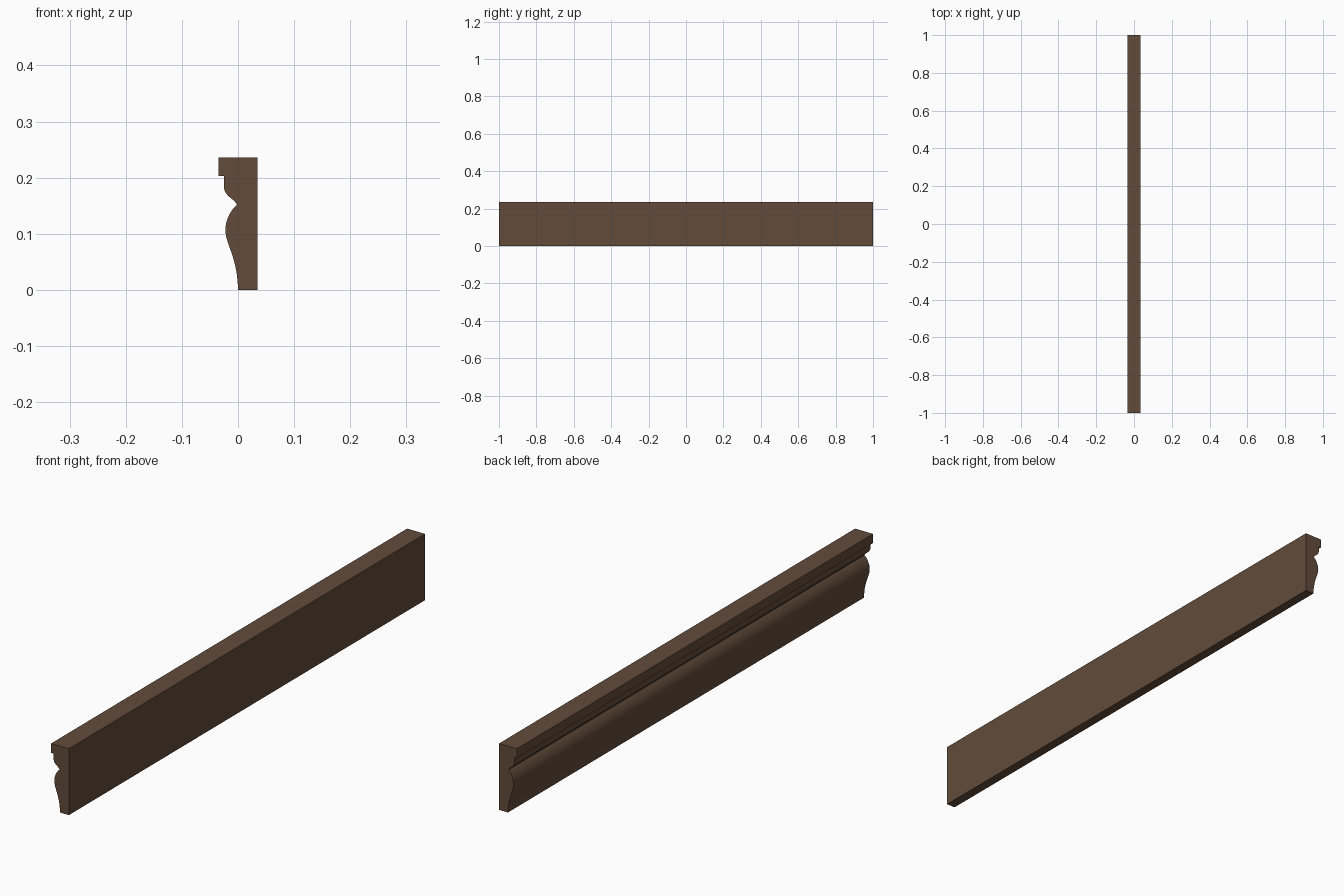
import bpy, math
from mathutils import Vector
from mathutils.geometry import interpolate_bezier

if "Cube" in bpy.data.objects:
    bpy.data.objects.remove(bpy.data.objects["Cube"])

HALF_LEN = 1.0

# Dark wood colour
wood = bpy.data.materials.new("dark brown wood")
wood.diffuse_color = (0.122, 0.071, 0.043, 1.0)
wood.use_nodes = True
wood.node_tree.nodes["Principled BSDF"].inputs["Base Color"].default_value = wood.diffuse_color


def bez(a, b, c, d, n=9):
    """Sampled bezier segment in the x-z plane, without its first point."""
    pts = interpolate_bezier(*[Vector((p[0], p[1], 0)) for p in (a, b, c, d)], n)
    return [(p.x, p.y) for p in pts[1:]]


# Cross-section: flat back, square cap, stepped fillet, cove and ogee belly
profile = [(0.035, 0.0), (0.035, 0.236), (-0.035, 0.236), (-0.035, 0.203),
           (-0.025, 0.203), (-0.025, 0.183)]
profile += bez((-0.025, 0.183), (-0.0245, 0.167), (-0.008, 0.164), (-0.002, 0.152))
profile += bez((-0.002, 0.152), (-0.012, 0.143), (-0.022, 0.127), (-0.0225, 0.107))
profile += bez((-0.0225, 0.107), (-0.0225, 0.081), (-0.001, 0.060), (0.0, 0.0), 14)

# Extrude the cross-section along y
n = len(profile)
verts = [(x, y, z) for y in (-HALF_LEN, HALF_LEN) for x, z in profile]
faces = [[(i + 1) % n, i, n + i, n + (i + 1) % n] for i in range(n)]
faces += [list(range(n))[::-1], list(range(n, 2 * n))]
mesh = bpy.data.meshes.new("moulding")
mesh.from_pydata(verts, [], faces)
mesh.materials.append(wood)
moulding = bpy.data.objects.new("moulding", mesh)
bpy.context.collection.objects.link(moulding)

# Consistent outward normals and smooth curved faces
bpy.context.view_layer.objects.active = moulding
moulding.select_set(True)
bpy.ops.object.mode_set(mode='EDIT')
bpy.ops.mesh.select_all(action='SELECT')
bpy.ops.mesh.normals_make_consistent(inside=False)
bpy.ops.object.mode_set(mode='OBJECT')
bpy.ops.object.shade_smooth_by_angle(angle=math.radians(30))
